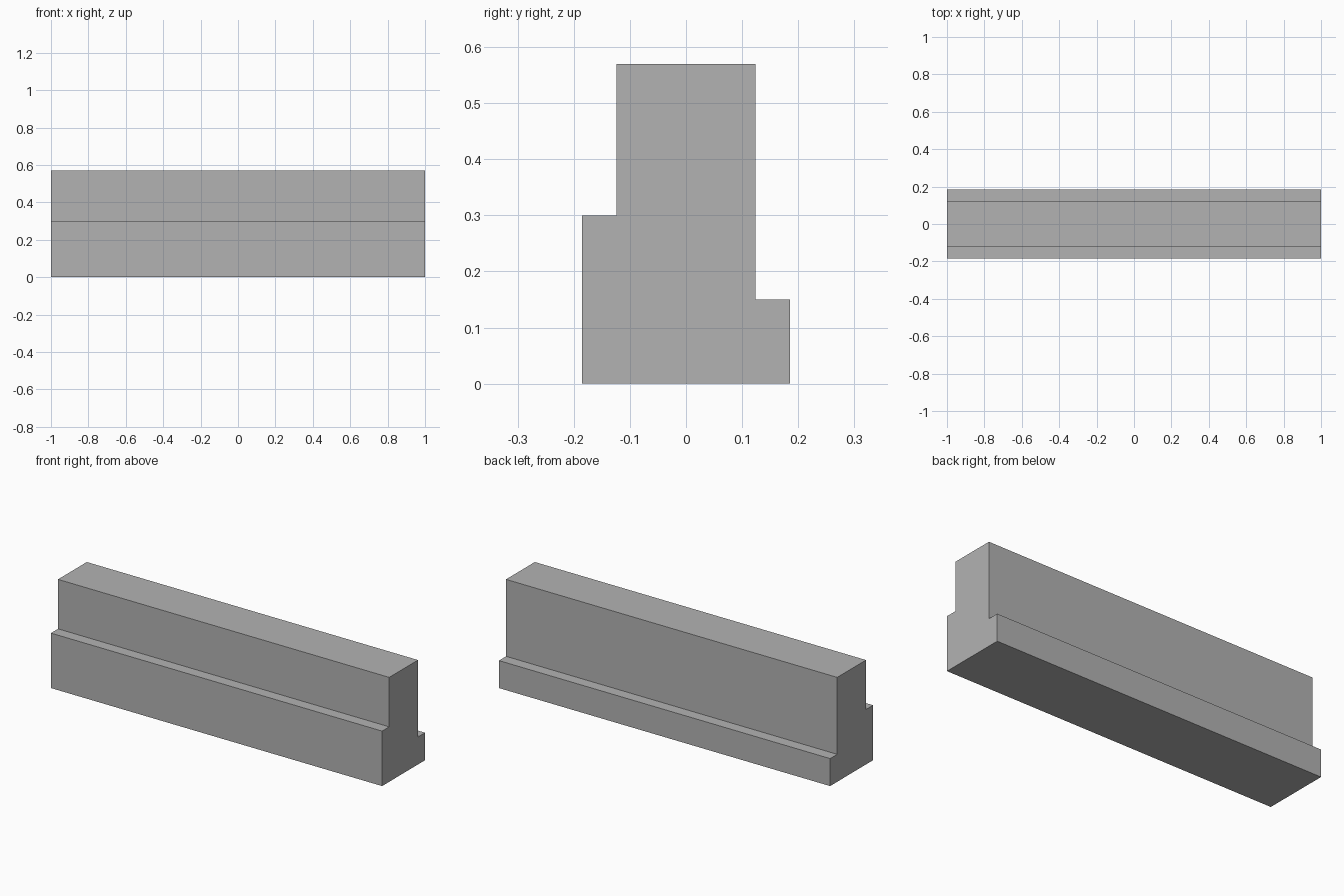
import bpy
import bmesh

cube = bpy.data.objects.get("Cube")
if cube:
    bpy.data.objects.remove(cube, do_unlink=True)

# Plain grey material
GREY = (0.45, 0.45, 0.45, 1.0)
grey = bpy.data.materials.new("plain_grey")
grey.use_nodes = True
grey.diffuse_color = GREY
grey.node_tree.nodes["Principled BSDF"].inputs["Base Color"].default_value = GREY


def extrude_profile(name, profile, length, material):
    """Sweep a closed (y, z) profile along x, centred on x = 0."""
    bm = bmesh.new()
    start = bm.faces.new([bm.verts.new((-length / 2, y, z)) for y, z in profile])
    swept = bmesh.ops.extrude_face_region(bm, geom=[start], use_keep_orig=True)
    moved = [g for g in swept["geom"] if isinstance(g, bmesh.types.BMVert)]
    bmesh.ops.translate(bm, verts=moved, vec=(length, 0, 0))
    bmesh.ops.recalc_face_normals(bm, faces=bm.faces)
    mesh = bpy.data.meshes.new(name)
    bm.to_mesh(mesh)
    bm.free()
    mesh.materials.append(material)
    obj = bpy.data.objects.new(name, mesh)
    bpy.context.collection.objects.link(obj)
    return obj


# Wall with a tall ledge in front and a low ledge behind
wall_half, base_half = 0.124, 0.185
front_ledge, back_ledge, top = 0.30, 0.15, 0.57
profile = [
    (-base_half, 0), (base_half, 0),
    (base_half, back_ledge), (wall_half, back_ledge),
    (wall_half, top), (-wall_half, top),
    (-wall_half, front_ledge), (-base_half, front_ledge),
]
extrude_profile("stepped_wall", profile, 2.0, grey)
